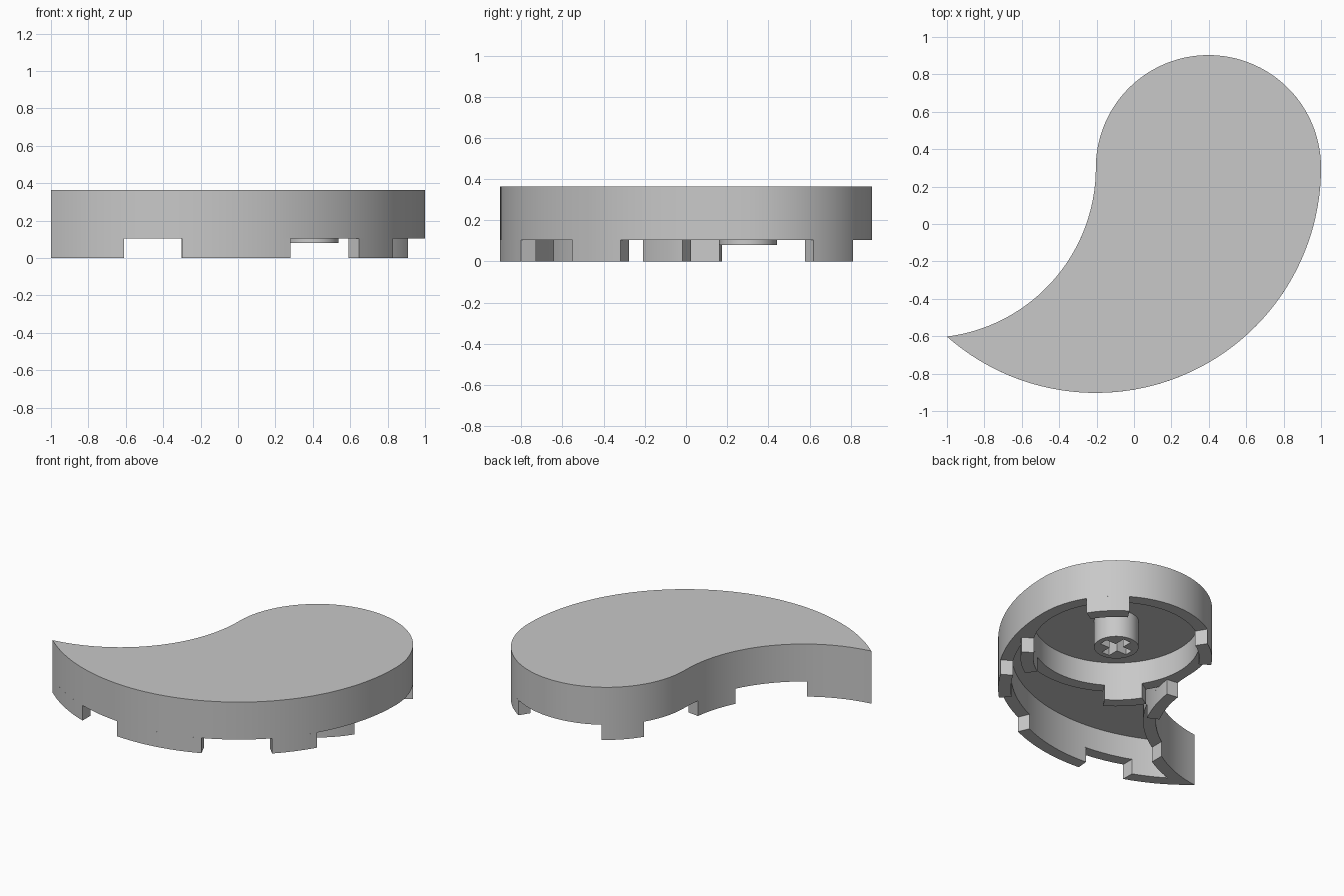
import bpy, bmesh
from math import atan2, cos, sin, acos, sqrt, radians, pi, ceil
from mathutils import Vector

if "Cube" in bpy.data.objects:
    bpy.data.objects.remove(bpy.data.objects["Cube"], do_unlink=True)

grey = bpy.data.materials.new("plain grey")
grey.use_nodes = True
GREY = (0.58, 0.58, 0.58, 1)
grey.diffuse_color = GREY
grey.node_tree.nodes["Principled BSDF"].inputs["Base Color"].default_value = GREY

# Plan circles: centre and outer radius
CY = 0.301
BELLY, R_BELLY = Vector((-0.204, CY)), 1.204
HEAD, R_HEAD = Vector((0.398, CY)), 0.602
HOLLOW, R_HOLLOW = Vector((-1.114, CY)), 0.91
WALL = 0.08
RIM, CEILING, TOP = 0.105, 0.268, 0.365


def arc(centre, r, a0, a1):
    """Points along an arc, angles in radians."""
    n = max(2, ceil(abs(a1 - a0) / radians(2.5)))
    return [centre + r * Vector((cos(a0 + (a1 - a0) * i / n), sin(a0 + (a1 - a0) * i / n)))
            for i in range(n + 1)]


def meet(c0, r0, c1, r1):
    """Front crossing point of two circles whose centres share one y."""
    d = c1.x - c0.x
    a = (d * d + r0 * r0 - r1 * r1) / (2 * d)
    return Vector((c0.x + a, c0.y - sqrt(r0 * r0 - a * a)))


def ang(centre, p):
    return atan2(p.y - centre.y, p.x - centre.x)


def prism(name, pts, z0, z1):
    """Extrude a plan outline between two heights."""
    clean = [p for i, p in enumerate(pts) if (p - pts[i - 1]).length > 1e-4]
    bm = bmesh.new()
    face = bm.faces.new([bm.verts.new((p.x, p.y, z0)) for p in clean])
    new = bmesh.ops.extrude_face_region(bm, geom=[face])["geom"]
    bmesh.ops.translate(bm, vec=(0, 0, z1 - z0),
                        verts=[v for v in new if isinstance(v, bmesh.types.BMVert)])
    bmesh.ops.recalc_face_normals(bm, faces=bm.faces)
    mesh = bpy.data.meshes.new(name)
    bm.to_mesh(mesh)
    bm.free()
    mesh.materials.append(grey)
    ob = bpy.data.objects.new(name, mesh)
    bpy.context.collection.objects.link(ob)
    return ob


def cut(ob, cutter):
    """Subtract a cutter, bake the result and drop the cutter."""
    mod = ob.modifiers.new("cut", "BOOLEAN")
    mod.operation, mod.solver, mod.object = "DIFFERENCE", "EXACT", cutter
    bpy.context.view_layer.update()
    deps = bpy.context.evaluated_depsgraph_get()
    mesh = bpy.data.meshes.new_from_object(ob.evaluated_get(deps))
    ob.modifiers.clear()
    ob.data = mesh
    bpy.data.objects.remove(cutter, do_unlink=True)


def finish(ob):
    ob.data.shade_smooth()
    ob.data.set_sharp_from_angle(angle=radians(30))


def tooth(name, centre, r0, r1, a0, a1):
    """Locking tooth: a piece of curved wall below the rim."""
    a0, a1 = radians(a0), radians(a1)
    finish(prism(name, arc(centre, r0, a0, a1) + arc(centre, r1, a1, a0), 0, RIM))


# Cap body
tip = meet(HOLLOW, R_HOLLOW, BELLY, R_BELLY)
body = prism("cap_body",
             arc(BELLY, R_BELLY, ang(BELLY, tip), 0) + arc(HEAD, R_HEAD, 0, pi)
             + arc(HOLLOW, R_HOLLOW, 0, ang(HOLLOW, tip)), RIM, TOP)

# Round cavity in the head
cut(body, prism("head_cutter", arc(HEAD, R_HEAD - WALL, 0, 2 * pi)[:-1], 0, CEILING))

# Curved cavity in the tail
rb, rh = R_BELLY - WALL, R_HOLLOW + WALL
inner_tip = meet(HOLLOW, rh, BELLY, rb)
p_left = meet(HOLLOW, rh, HEAD, R_HEAD)
p_right = meet(BELLY, rb, HEAD, R_HEAD)
cut(body, prism("tail_cutter",
                arc(BELLY, rb, ang(BELLY, inner_tip), ang(BELLY, p_right))
                + arc(HEAD, R_HEAD, ang(HEAD, p_right), ang(HEAD, p_left) - (
                    2 * pi if ang(HEAD, p_left) > 0 else 0))
                + arc(HOLLOW, rh, ang(HOLLOW, p_left), ang(HOLLOW, inner_tip)),
                0, CEILING))
finish(body)

# Four teeth round the head ring
for i, side in enumerate(("back_left", "back_right", "front_right", "front_left")):
    mid = 45 + 90 * i
    tooth("ring_tooth_" + side, HEAD, R_HEAD - WALL, R_HEAD, mid - 13, mid + 13)

# Teeth on the outer and hollow walls
tooth("front_tooth", BELLY, rb, R_BELLY, -94.6, -66.3)
tooth("side_tooth", BELLY, rb, R_BELLY, -45, -31)
tooth("hollow_tooth", HOLLOW, R_HOLLOW, rh, -27, -8)


# Deep skirt round the tail point
def at_x(centre, r, x=-0.61):
    return -acos((x - centre.x) / r)


finish(prism("tail_skirt",
             arc(BELLY, R_BELLY, at_x(BELLY, R_BELLY), ang(BELLY, tip))
             + arc(HOLLOW, R_HOLLOW, ang(HOLLOW, tip), at_x(HOLLOW, R_HOLLOW))
             + arc(HOLLOW, rh, at_x(HOLLOW, rh), ang(HOLLOW, inner_tip))
             + arc(BELLY, rb, ang(BELLY, inner_tip), at_x(BELLY, rb)), 0, RIM))

# Stem with a cross socket
stem = prism("stem", arc(HEAD, 0.14, 0, 2 * pi)[:-1], 0.08, CEILING)
L, W = 0.105, 0.03
quarter = [Vector((L, -W)), Vector((L, W)), Vector((W, W))]
cross = []
for k in range(4):
    for p in quarter:
        c, s = (1, 0, -1, 0)[k], (0, 1, 0, -1)[k]
        cross.append(HEAD + Vector((c * p.x - s * p.y, s * p.x + c * p.y)))
cut(stem, prism("cross_cutter", cross, 0, 0.22))
finish(stem)
